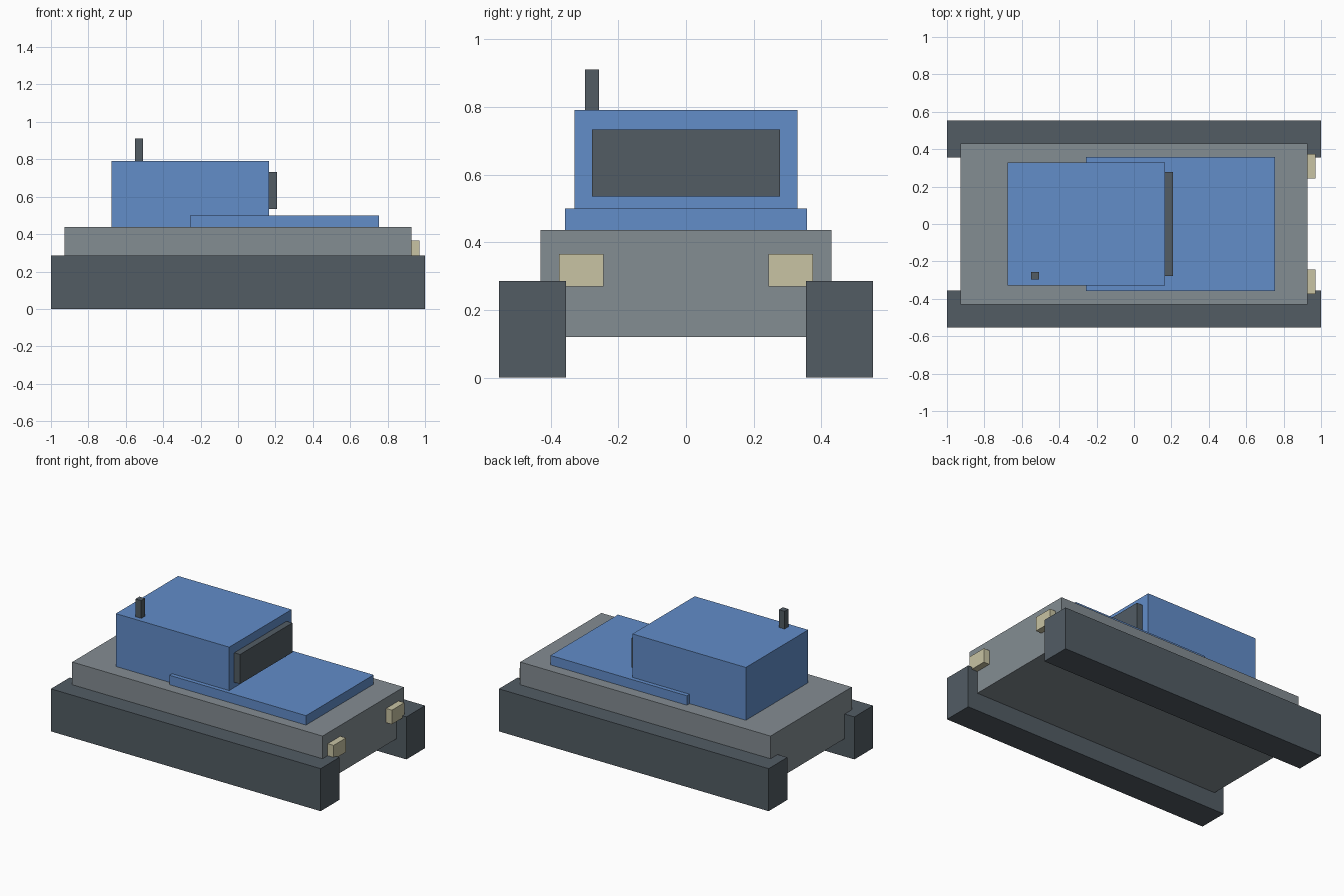
import bpy

default = bpy.data.objects.get("Cube")
if default:
    bpy.data.objects.remove(default, do_unlink=True)


def material(name, rgb):
    mat = bpy.data.materials.new(name)
    mat.use_nodes = True
    colour = (*rgb, 1)
    mat.diffuse_color = colour
    mat.node_tree.nodes["Principled BSDF"].inputs["Base Color"].default_value = colour
    return mat


blue = material("blue paint", (0.122, 0.266, 0.584))
grey = material("hull grey", (0.231, 0.266, 0.29))
dark = material("dark slate", (0.084, 0.107, 0.127))
cream = material("lamp cream", (0.578, 0.546, 0.366))


def box(name, x, y, z, mat):
    """Flat-sided box spanning the given (low, high) ranges."""
    spans = (x, y, z)
    bpy.ops.mesh.primitive_cube_add(size=1, location=[(a + b) / 2 for a, b in spans])
    obj = bpy.context.object
    obj.name = name
    obj.scale = [b - a for a, b in spans]
    bpy.ops.object.transform_apply(location=False, rotation=False, scale=True)
    obj.data.materials.append(mat)
    return obj


# Hull, engine cover and cab
box("hull", (-0.928, 0.928), (-0.43, 0.43), (0.12, 0.437), grey)
box("engine_cover", (-0.257, 0.755), (-0.358, 0.358), (0.437, 0.5), blue)
box("cab", (-0.675, 0.166), (-0.33, 0.33), (0.437, 0.791), blue)

# Windscreen on the cab's leading face, and the stubby exhaust on its roof
box("windscreen", (0.166, 0.209), (-0.277, 0.277), (0.535, 0.733), dark)
box("exhaust", (-0.551, -0.509), (-0.298, -0.257), (0.791, 0.91), dark)

# Tracks and headlamps, one on each side of the hull
for side, label in ((-1, "front"), (1, "back")):
    def across(inner, outer):
        return tuple(sorted((side * inner, side * outer)))

    box(label + "_track", (-1, 1), across(0.355, 0.553), (0, 0.285), dark)
    box(label + "_headlamp", (0.928, 0.971), across(0.243, 0.375), (0.27, 0.365), cream)
